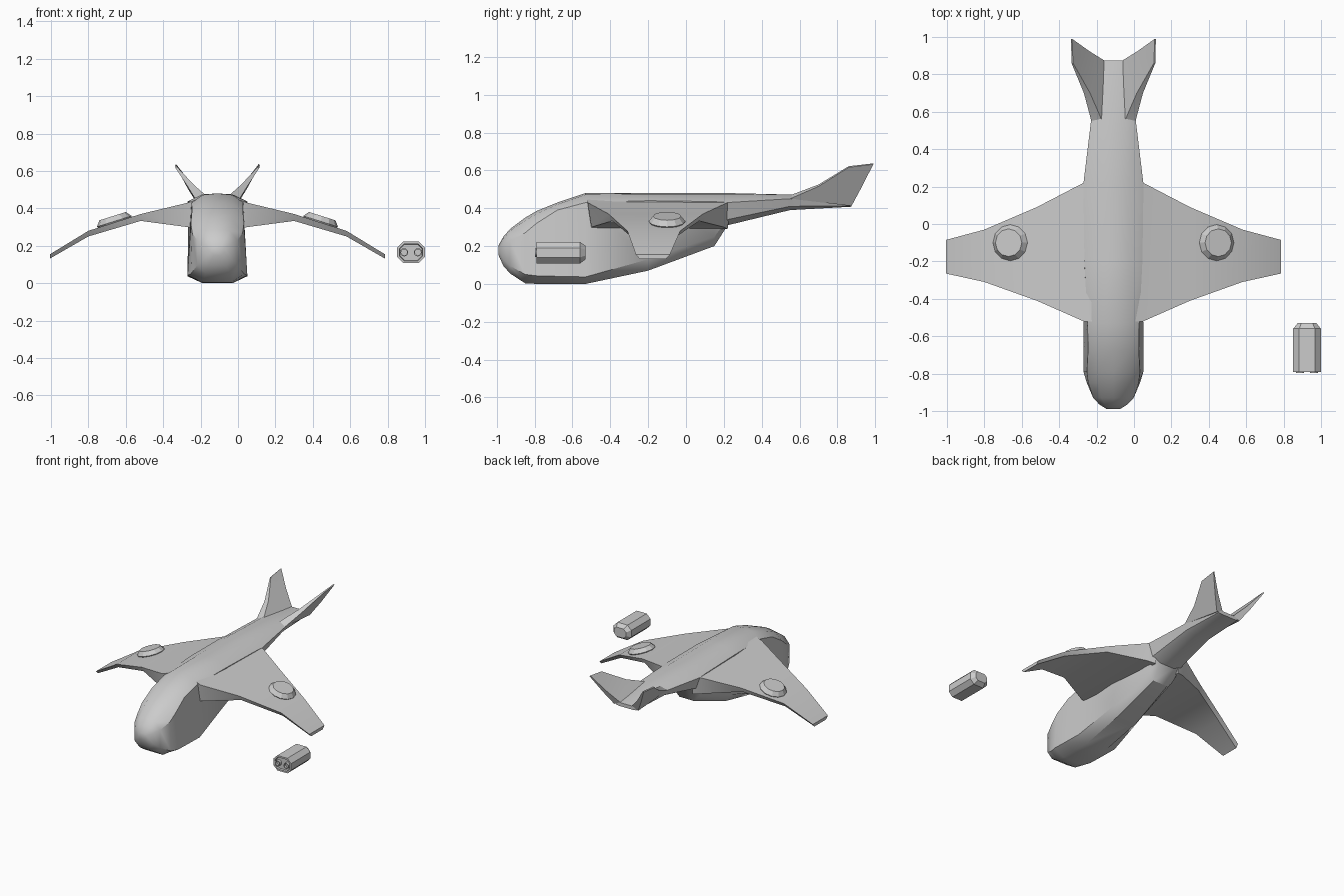
import bpy, bmesh, math
from mathutils import Matrix

if "Cube" in bpy.data.objects:
    bpy.data.objects.remove(bpy.data.objects["Cube"])

CX = -0.11  # centreline of the craft


def make(name, bm, x=0.0, mirror=False, smooth=None):
    bmesh.ops.recalc_face_normals(bm, faces=bm.faces)
    me = bpy.data.meshes.new(name)
    bm.to_mesh(me)
    bm.free()
    ob = bpy.data.objects.new(name, me)
    bpy.context.collection.objects.link(ob)
    ob.location.x = x
    if mirror:
        ob.modifiers.new("mirror", 'MIRROR').use_clip = False
    if smooth:
        bpy.ops.object.select_all(action='DESELECT')
        ob.select_set(True)
        bpy.context.view_layer.objects.active = ob
        bpy.ops.object.shade_smooth_by_angle(angle=math.radians(smooth))
    return ob


def loft(rings):
    """Skin a list of closed rings and cap both ends."""
    bm = bmesh.new()
    vs = [[bm.verts.new(p) for p in r] for r in rings]
    n = len(vs[0])
    for a, b in zip(vs, vs[1:]):
        for i in range(n):
            j = (i + 1) % n
            bm.faces.new((a[i], a[j], b[j], b[i]))
    bm.faces.new(vs[0])
    bm.faces.new(vs[-1])
    return bm


# Fuselage: y, top z, shoulder, upper side, lower side, bottom (half width, z)
sections = [
    (-0.99, .205, (.020, .20), (.035, .19), (.035, .165), (.020, .15)),
    (-0.965, .25, (.045, .24), (.075, .21), (.075, .13), (.045, .095)),
    (-0.93, .29, (.065, .28), (.108, .23), (.108, .095), (.065, .055)),
    (-0.85, .35, (.080, .335), (.135, .27), (.142, .05), (.075, .003)),
    (-0.79, .385, (.085, .37), (.142, .32), (.160, .043), (.08, 0)),
    (-0.68, .43, (.085, .42), (.136, .39), (.160, .040), (.08, 0)),
    (-0.53, .48, (.080, .472), (.138, .43), (.160, .037), (.08, 0)),
    (-0.20, .48, (.080, .475), (.155, .44), (.125, .13), (.08, .07)),
    (0.15, .48, (.080, .475), (.160, .435), (.110, .25), (.06, .20)),
    (0.22, .48, (.080, .475), (.160, .43), (.125, .34), (.06, .31)),
    (0.55, .472, (.070, .472), (.120, .45), (.100, .41), (.06, .39)),
    (0.875, .435, (.070, .435), (.090, .435), (.085, .412), (.06, .408)),
]
rings = []
for y, top, *pts in sections:
    right = [(x, y, z) for x, z in pts]
    left = [(-x, y, z) for x, z in reversed(pts)]
    rings.append([(0, y, top)] + right + left)
make("fuselage", loft(rings), CX, smooth=35)

# Wings: x, leading y, trailing y, top z, bottom z
stations = [
    (.10, -.52, .24, .452, .29),
    (.16, -.52, .22, .430, .300),
    (.41, -.41, .09, .370, .333),
    (.69, -.31, -.03, .280, .250),
    (.895, -.265, -.085, .155, .132),
]
rings = [[(x, a, t), (x, b, t), (x, b - .02, lo), (x, a + .02, lo)]
         for x, a, b, t, lo in stations]
make("wings", loft(rings), CX, True, 30)

# V-shaped tail fins
fin = [
    [(.06, .55, .468), (.118, .55, .45), (.10, .875, .412), (.05, .875, .437)],
    [(.125, .70, .525), (.158, .70, .515), (.158, .925, .505), (.130, .925, .52)],
    [(.216, .86, .622), (.224, .86, .616), (.227, .99, .632), (.221, .99, .637)],
]
make("tail_fins", loft(fin), CX, True, 30)

# Round bevelled discs set into the wings
tilt = Matrix.Translation((.55, -.10, .325)) @ Matrix.Rotation(math.radians(17.5), 4, 'Y')
rings = []
for r, h in ((.080, -.02), (.097, .006), (.074, .035)):
    rings.append([tilt @ Matrix.Translation((r * math.cos(a), r * math.sin(a), h)).to_translation()
                  for a in (math.tau * i / 12 for i in range(12))])
make("wing_discs", loft(rings), CX, True)


# Detached weapon pod with an octagonal section
def octagon(y, w, h, c):
    pts = [(w, h - c), (w - c, h), (c - w, h), (-w, h - c),
           (-w, c - h), (c - w, -h), (w - c, -h), (w, c - h)]
    return [(.925 + x, y, .165 + z) for x, z in pts]


make("pod_body", loft([
    octagon(-.775, .060, .043, .025), octagon(-.79, .062, .045, .025),
    octagon(-.79, .074, .057, .032), octagon(-.56, .074, .057, .032),
    octagon(-.53, .050, .035, .020)]))

# Twin barrels at the pod front
for side, x in (("left", .888), ("right", .962)):
    rings = [[(x + r * math.cos(a), y, .165 + r * math.sin(a))
              for a in (math.tau * i / 12 for i in range(12))]
             for y, r in ((-.77, .022), (-.797, .022), (-.797, .016), (-.78, .016))]
    make("pod_barrel_" + side, loft(rings))
